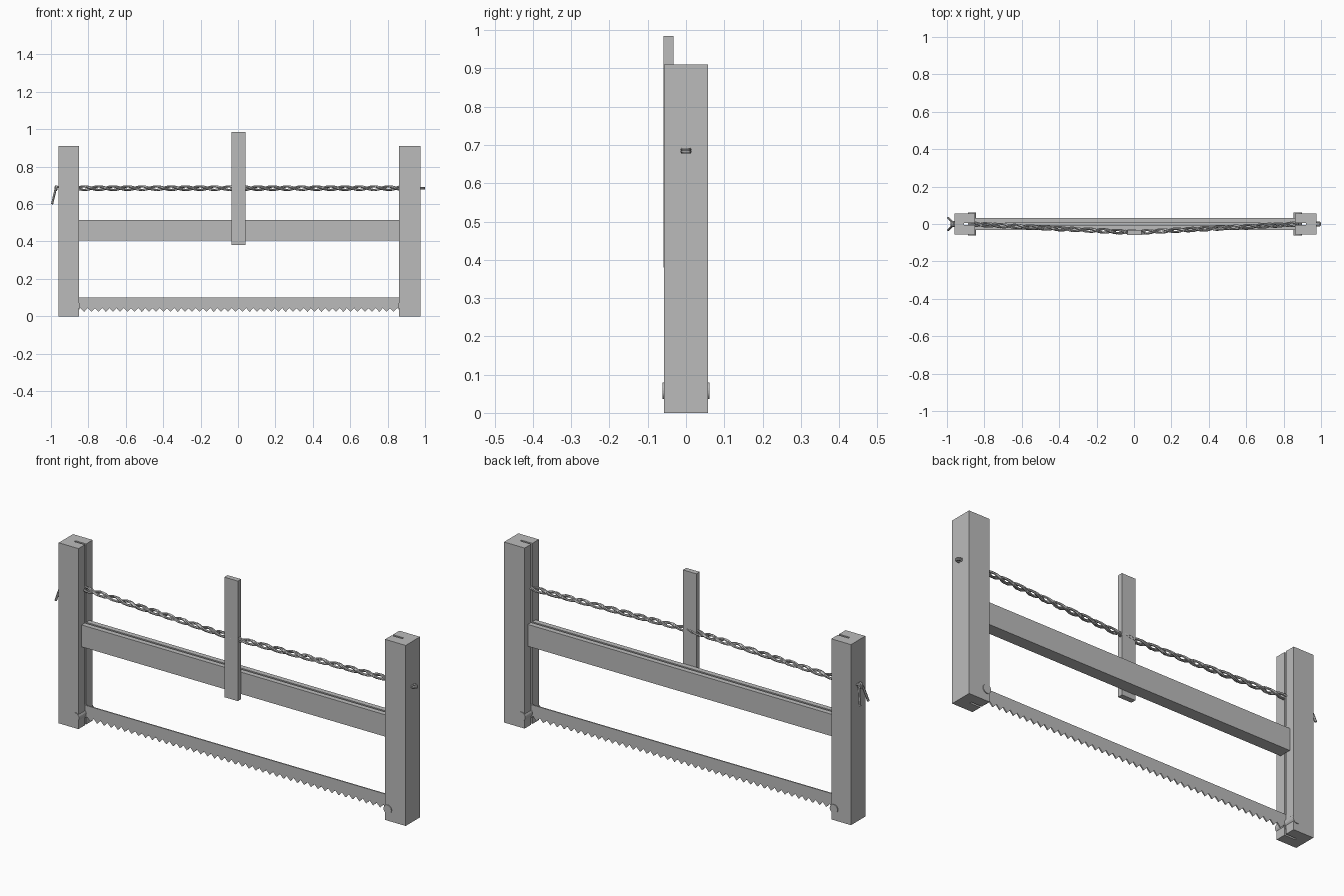
import bpy, bmesh, math
from mathutils import Vector

if "Cube" in bpy.data.objects:
    bpy.data.objects.remove(bpy.data.objects["Cube"], do_unlink=True)

grey = bpy.data.materials.new("plain grey")
grey.use_nodes = True
grey.diffuse_color = (0.5, 0.5, 0.5, 1)
grey.node_tree.nodes["Principled BSDF"].inputs["Base Color"].default_value = (0.5, 0.5, 0.5, 1)


def prism(name, profile, axis, lo, hi):
    """Extrude a 2D outline along an axis; the outline uses the other two axes in order."""
    bm = bmesh.new()
    at = lambda p, d: Vector(p[:axis] + (d,) + p[axis:])
    face = bm.faces.new([bm.verts.new(at(p, lo)) for p in profile])
    new = bmesh.ops.extrude_face_region(bm, geom=[face])["geom"]
    shift = at((0.0, 0.0), hi - lo)
    bmesh.ops.translate(bm, vec=shift, verts=[v for v in new if isinstance(v, bmesh.types.BMVert)])
    bmesh.ops.recalc_face_normals(bm, faces=bm.faces)
    mesh = bpy.data.meshes.new(name)
    bm.to_mesh(mesh)
    bm.free()
    mesh.materials.append(grey)
    obj = bpy.data.objects.new(name, mesh)
    bpy.context.collection.objects.link(obj)
    return obj


def wire(name, paths, radius, kind="POLY"):
    """Round wires along lists of points, as one mesh."""
    curve = bpy.data.curves.new(name, "CURVE")
    curve.dimensions = "3D"
    curve.bevel_depth = radius
    curve.bevel_resolution = 1
    curve.resolution_u = 5
    curve.use_fill_caps = True
    for path in paths:
        spline = curve.splines.new(kind)
        spline.points.add(len(path) - 1)
        for point, co in zip(spline.points, path):
            point.co = (*co, 1)
        if kind == "NURBS":
            spline.order_u = 3
            spline.use_endpoint_u = True
    curve.materials.append(grey)
    obj = bpy.data.objects.new(name, curve)
    bpy.context.collection.objects.link(obj)
    bpy.ops.object.select_all(action="DESELECT")
    obj.select_set(True)
    bpy.context.view_layer.objects.active = obj
    bpy.ops.object.convert(target="MESH")
    bpy.ops.object.shade_smooth_by_angle()


POST_Y, POST_TOP, CORD_Z = 0.057, 0.91, 0.685
SLOT = 0.005

# Upright posts, each with a saw slot running down the inner face
for name, outer, inner in (("right_post", -0.96, -0.85), ("left_post", 0.975, 0.86)):
    side = math.copysign(1, outer)
    deep = inner + side * 0.06
    prism(name, [(outer, -POST_Y), (inner, -POST_Y), (inner, -SLOT), (deep, -SLOT),
                 (deep, SLOT), (inner, SLOT), (inner, POST_Y), (outer, POST_Y)], 2, 0, POST_TOP)
    # Blade pin with round ends
    ring = [(inner + side * 0.016 + 0.022 * math.cos(a), 0.058 + 0.022 * math.sin(a))
            for a in (math.tau * i / 20 for i in range(20))]
    prism(name + "_blade_pin", ring, 1, -0.061, 0.061)

# Crossbar with a groove along its top
prism("crossbar", [(-0.031, 0.405), (0.031, 0.405), (0.031, 0.515), (SLOT, 0.515), (SLOT, 0.48),
                   (-SLOT, 0.48), (-SLOT, 0.515), (-0.031, 0.515)], 0, -0.85, 0.86)

# Toothed blade
TEETH, START, END = 46, -0.88, 0.89
pitch = (END - START) / TEETH
outline = [(END, 0.1), (START, 0.1)]
for i in range(TEETH):
    outline += [(START + i * pitch, 0.044), (START + (i + 0.5) * pitch, 0.024)]
outline.append((END, 0.044))
prism("saw_blade", outline, 1, -0.003, 0.003)

# Tightening stick
prism("tension_stick", [(-0.035, -0.059), (0.04, -0.059), (0.04, -0.033), (-0.035, -0.033)], 2, 0.38, 0.985)

# Twisted cord, pulled forward to the stick in the middle
strands = []
for phase in (0, 0.7, math.pi, math.pi + 0.7):
    path = []
    for i in range(301):
        x = -0.87 + 1.75 * i / 300
        a = math.tau * x / 0.155 + phase
        middle = -0.045 * (1 - abs(x) / 0.88)
        path.append((x, middle + 0.0095 * math.cos(a), CORD_Z + 0.0095 * math.sin(a)))
    strands.append(path)
wire("twisted_cord", strands, 0.0052)

# Cord loop outside the left post
wire("cord_loop", [[(0.96, -0.009, z), (0.995, -0.01, z), (0.996, 0, z), (0.995, 0.01, z), (0.96, 0.009, z)]
                   for z in (CORD_Z - 0.003, CORD_Z + 0.003)], 0.005, "NURBS")

# Knot and loose ends outside the right post
wire("cord_ends", [[(-0.95, -s * 0.01, CORD_Z), (-0.975, -s * 0.012, 0.7), (-0.975, s * 0.014, 0.68),
                    (-0.982, s * 0.022, 0.65), (-0.994, s * 0.033, 0.6)] for s in (-1, 1)], 0.006, "NURBS")
wire("cord_knot", [[(-0.972, 0.012 * math.cos(a), CORD_Z + 0.01 * math.sin(a))
                    for a in (math.tau * i / 12 for i in range(13))]], 0.006)
